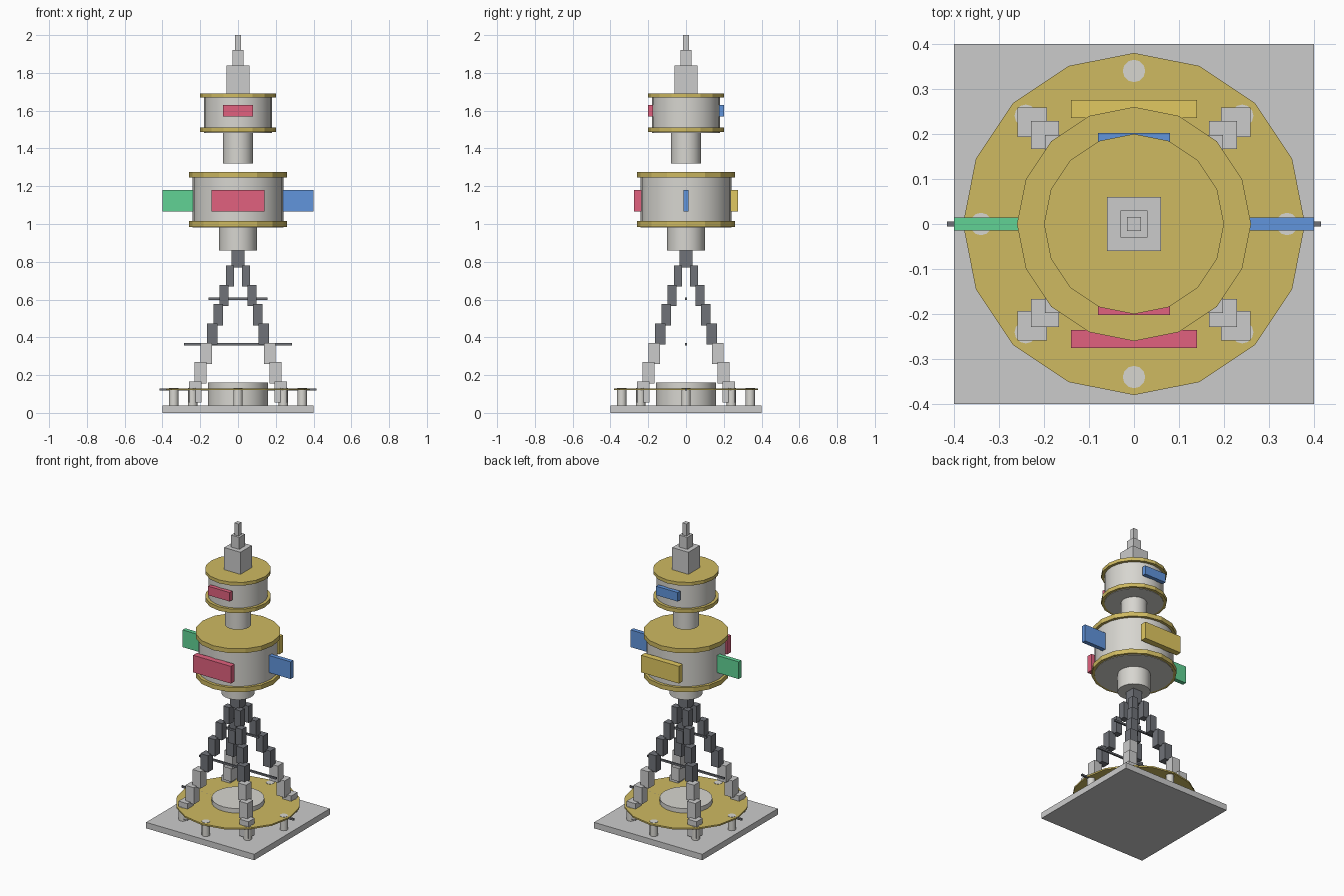
import bpy
import math

if "Cube" in bpy.data.objects:
    bpy.data.objects.remove(bpy.data.objects["Cube"])


def material(name, rgb):
    m = bpy.data.materials.new(name)
    m.diffuse_color = (*rgb, 1)
    m.use_nodes = True
    m.node_tree.nodes["Principled BSDF"].inputs["Base Color"].default_value = m.diffuse_color
    return m


GOLD = material("gold", (0.62, 0.49, 0.12))
RED = material("red", (0.75, 0.12, 0.21))
BLUE = material("blue", (0.12, 0.30, 0.72))
GREEN = material("green", (0.12, 0.65, 0.30))
YELLOW = material("yellow", (0.75, 0.58, 0.12))
DARK = material("dark_steel", (0.16, 0.17, 0.19))
PALE = material("pale_metal", (0.68, 0.67, 0.63))


def finish(name, mat):
    o = bpy.context.object
    o.name = name
    if mat:
        o.data.materials.append(mat)
    return o


def box(name, x, y, z, mat=None):
    """Box from (min, max) ranges."""
    bpy.ops.mesh.primitive_cube_add(size=1, location=[sum(r) / 2 for r in (x, y, z)])
    o = finish(name, mat)
    o.scale = [r[1] - r[0] for r in (x, y, z)]
    bpy.ops.object.transform_apply(location=False, rotation=False, scale=True)
    return o


def drum(name, r, z0, z1, mat=None, sides=24, at=(0, 0), smooth=True):
    bpy.ops.mesh.primitive_cylinder_add(vertices=sides, radius=r, depth=z1 - z0,
                                        location=(*at, (z0 + z1) / 2))
    o = finish(name, mat)
    if smooth:
        bpy.ops.object.shade_smooth_by_angle(angle=math.radians(35))
    return o


def sym(h):
    return (-h, h)


# Base slab, pedestal, gold deck and its ring of posts
box("base_slab", sym(0.4), sym(0.4), (0, 0.04))
drum("pedestal", 0.16, 0.04, 0.16, PALE)
drum("deck", 0.38, 0.12, 0.13, GOLD, 16, smooth=False)
for i in range(8):
    a = i * math.pi / 4
    drum("deck_post", 0.025, 0.04, 0.132, PALE, 12, (0.34 * math.cos(a), 0.34 * math.sin(a)))

# Four stepped legs leaning in to the centre: (offset, half width)
steps = [(0.226, 0.033), (0.198, 0.031), (0.168, 0.030), (0.136, 0.028),
         (0.105, 0.026), (0.074, 0.023), (0.042, 0.022), (0.012, 0.022)]
for sx in (-1, 1):
    for sy in (-1, 1):
        for i, (c, h) in enumerate(steps):
            z = 0.11 + 0.1024 * i
            box("leg_block", (sx * c - h, sx * c + h), (sy * c - h, sy * c + h),
                (z - 0.056, z + 0.056), DARK if i > 2 else None)

# Cross rods
for half, z in ((0.415, 0.124), (0.285, 0.364), (0.155, 0.604)):
    box("cross_rod", sym(half), sym(0.006), (z - 0.006, z + 0.006), DARK)

# Main drum with gold rims
drum("main_neck", 0.10, 0.86, 0.99, PALE)
drum("main_drum", 0.24, 0.982, 1.26, PALE)
drum("main_lower_rim", 0.26, 0.985, 1.015, GOLD, 16, smooth=False)
drum("main_upper_rim", 0.26, 1.245, 1.275, GOLD, 16, smooth=False)

# Coloured panels around the main drum
PZ = (1.065, 1.18)
box("front_panel", sym(0.14), (-0.275, -0.235), PZ, RED)
box("back_panel", sym(0.14), (0.235, 0.275), PZ, YELLOW)
box("right_panel", (0.235, 0.4), sym(0.014), PZ, BLUE)
box("left_panel", (-0.4, -0.235), sym(0.014), PZ, GREEN)

# Upper drum with gold rims and panels
drum("upper_neck", 0.08, 1.32, 1.49, PALE)
drum("upper_drum", 0.18, 1.483, 1.68, PALE)
drum("upper_lower_rim", 0.20, 1.486, 1.512, GOLD, 16, smooth=False)
drum("upper_upper_rim", 0.20, 1.67, 1.692, GOLD, 16, smooth=False)
box("upper_front_panel", sym(0.08), (-0.202, -0.175), (1.57, 1.63), RED)
box("upper_back_panel", sym(0.08), (0.175, 0.202), (1.57, 1.63), BLUE)

# Stepped spire
for half, z0, z1 in ((0.06, 1.69, 1.84), (0.03, 1.84, 1.92), (0.015, 1.92, 2.0)):
    box("spire_block", sym(half), sym(half), (z0, z1))
